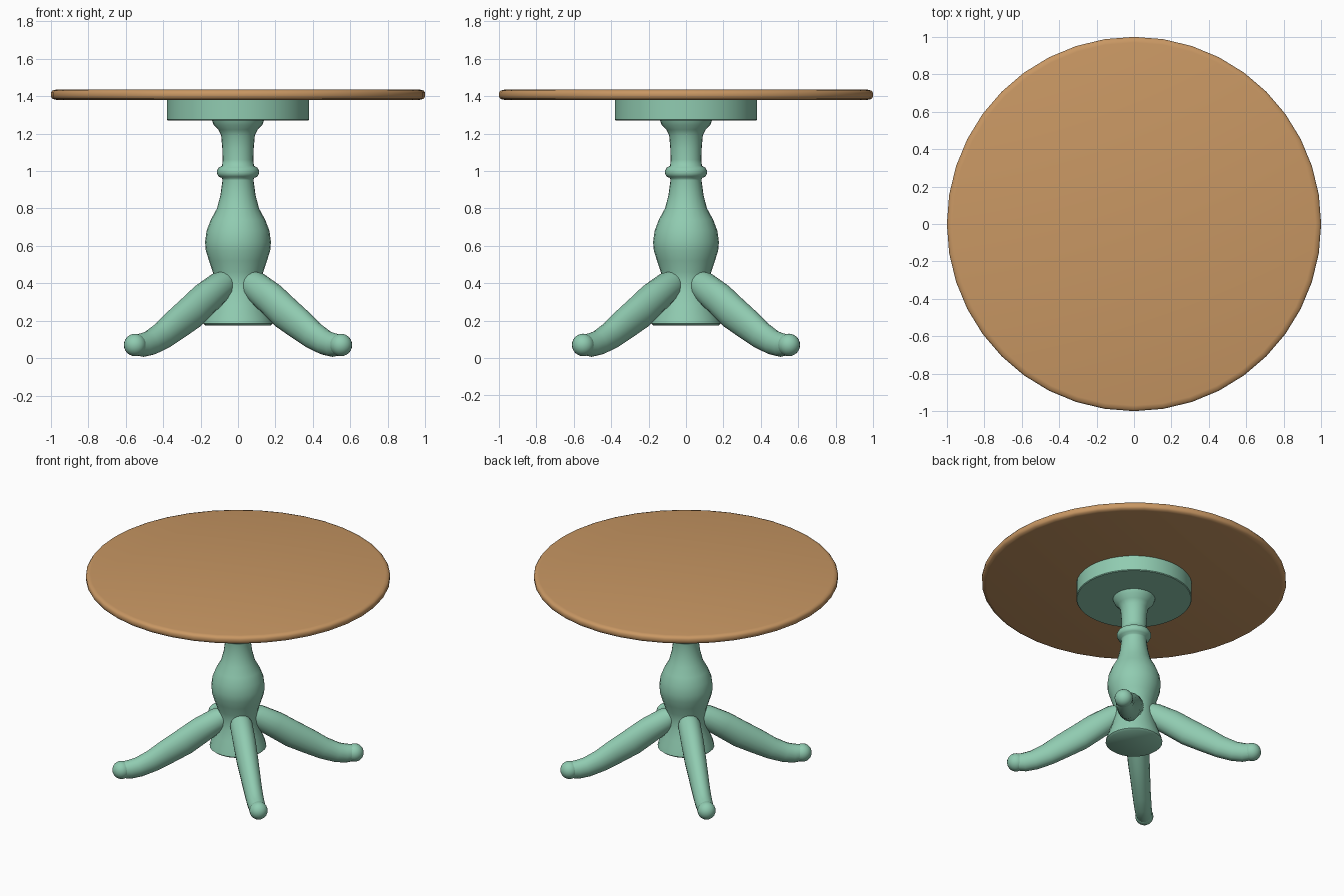
import bpy, bmesh, math
from mathutils import Vector

if "Cube" in bpy.data.objects:
    bpy.data.objects.remove(bpy.data.objects["Cube"])


def material(name, color):
    m = bpy.data.materials.new(name)
    m.diffuse_color = (*color, 1)
    m.use_nodes = True
    m.node_tree.nodes["Principled BSDF"].inputs["Base Color"].default_value = m.diffuse_color
    return m


WOOD = material("warm wood", (0.58, 0.31, 0.125))
GREEN = material("sage green paint", (0.28, 0.6, 0.44))


def loft(name, rings, mat, angle=40):
    """Skin a list of equal-length point rings and cap both ends."""
    bm = bmesh.new()
    loops = [[bm.verts.new(p) for p in ring] for ring in rings]
    n = len(loops[0])
    for a, b in zip(loops, loops[1:]):
        for i in range(n):
            j = (i + 1) % n
            bm.faces.new((a[i], a[j], b[j], b[i]))
    bm.faces.new(loops[0])
    bm.faces.new(loops[-1])
    bmesh.ops.recalc_face_normals(bm, faces=bm.faces)
    me = bpy.data.meshes.new(name)
    bm.to_mesh(me)
    bm.free()
    me.materials.append(mat)
    ob = bpy.data.objects.new(name, me)
    bpy.context.collection.objects.link(ob)
    bpy.ops.object.select_all(action='DESELECT')
    ob.select_set(True)
    bpy.context.view_layer.objects.active = ob
    bpy.ops.object.shade_smooth_by_angle(angle=math.radians(angle))
    return ob


def lathe(name, profile, mat, n=32, angle=40):
    """Revolve (radius, z) points around the z axis."""
    turn = [2 * math.pi * i / n for i in range(n)]
    return loft(name, [[(r * math.cos(t), r * math.sin(t), z) for t in turn]
                       for r, z in profile], mat, angle)


# Round top with softened rim
lathe("table_top", [(0.97, 1.38), (0.992, 1.385), (1.0, 1.397), (1.0, 1.418),
                    (0.992, 1.43), (0.97, 1.435)], WOOD, 40, 50)

# Mounting disc under the top
lathe("support_disc", [(0.375, 1.27), (0.38, 1.275), (0.38, 1.382)], GREEN, 40)

# Turned pedestal with bulb and collar ring
lathe("pedestal", [(0.175, 0.175), (0.187, 0.185), (0.178, 0.22), (0.155, 0.28),
                   (0.135, 0.35), (0.127, 0.41), (0.135, 0.46), (0.155, 0.52),
                   (0.172, 0.575), (0.176, 0.62), (0.168, 0.68), (0.145, 0.74),
                   (0.112, 0.80), (0.094, 0.87), (0.083, 0.95), (0.085, 0.962),
                   (0.104, 0.97), (0.112, 0.985), (0.112, 1.002), (0.104, 1.017),
                   (0.085, 1.028), (0.082, 1.06), (0.084, 1.12), (0.09, 1.19),
                   (0.105, 1.22), (0.13, 1.245), (0.14, 1.275)], GREEN, 24, 60)

# Leg stations: distance from centre, height, half width, half thickness
LEG = [(0.06, 0.42, 0.055, 0.055), (0.13, 0.385, 0.075, 0.08),
       (0.25, 0.315, 0.075, 0.09), (0.36, 0.24, 0.072, 0.092),
       (0.47, 0.178, 0.066, 0.085), (0.57, 0.12, 0.061, 0.075),
       (0.66, 0.082, 0.058, 0.067), (0.72, 0.07, 0.056, 0.064),
       (0.78, 0.07, 0.05, 0.054)]

corners = [("front_right", -45), ("back_right", 45),
           ("back_left", 135), ("front_left", 225)]
for label, deg in corners:
    a = math.radians(deg)
    out = Vector((math.cos(a), math.sin(a), 0))
    side = Vector((-out.y, out.x, 0))
    up = Vector((0, 0, 1))
    rings = []
    for k, (d, z, w, h) in enumerate(LEG):
        p, q = LEG[max(k - 1, 0)], LEG[min(k + 1, len(LEG) - 1)]
        tangent = (out * (q[0] - p[0]) + up * (q[1] - p[1])).normalized()
        normal = tangent.cross(side)
        centre = out * d + up * z
        rings.append([centre + side * w * math.cos(t) + normal * h * math.sin(t)
                      for t in (2 * math.pi * i / 16 for i in range(16))])
    # Curved leg
    loft(label + "_leg", rings, GREEN, 60)
    # Ball foot
    bpy.ops.mesh.primitive_uv_sphere_add(segments=20, ring_count=12, radius=0.06,
                                         location=out * 0.778 + up * 0.07)
    foot = bpy.context.object
    foot.name = label + "_foot"
    foot.data.materials.append(GREEN)
    bpy.ops.object.shade_smooth()
